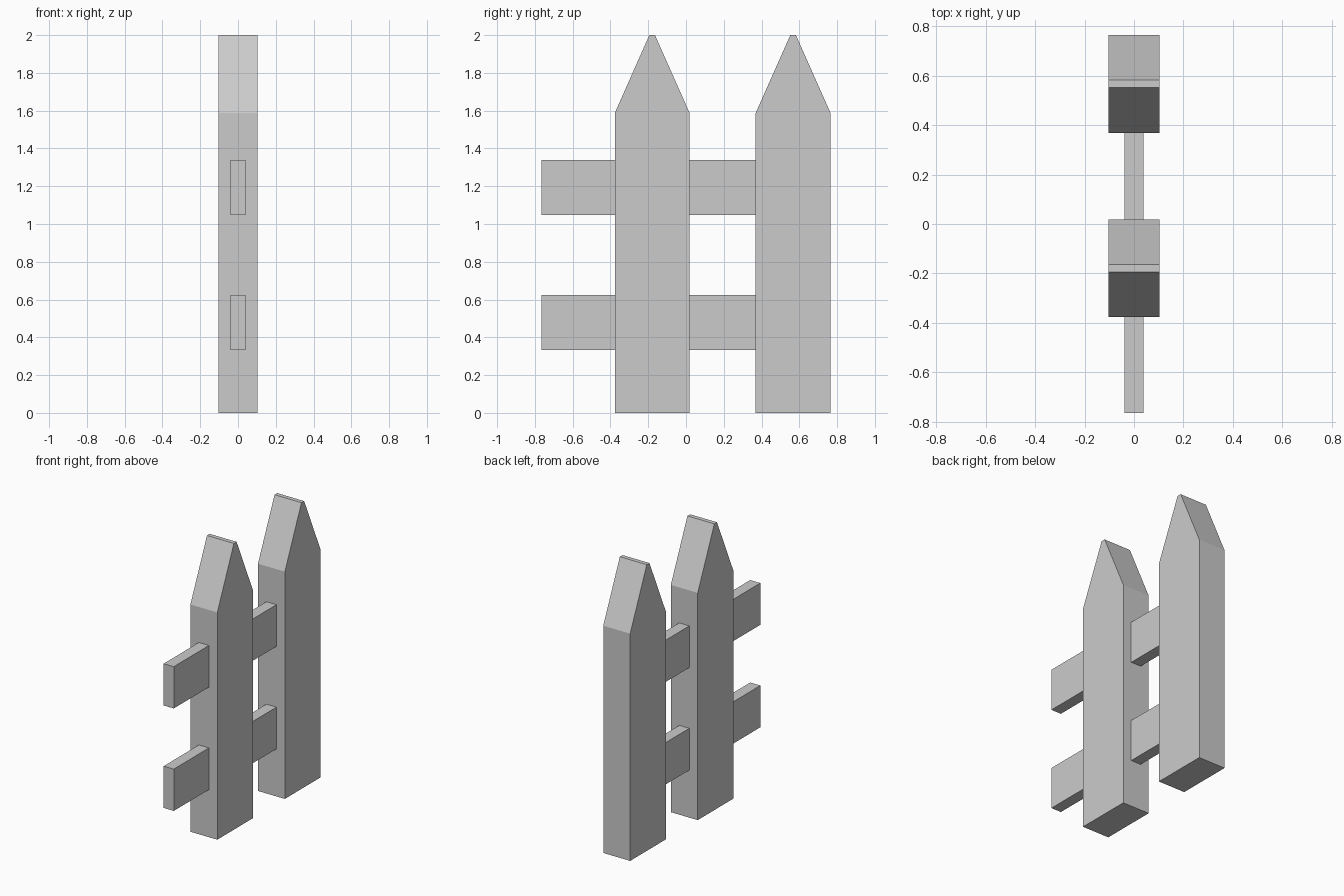
import bpy, bmesh

if "Cube" in bpy.data.objects:
    bpy.data.objects.remove(bpy.data.objects["Cube"])


def prism(name, profile, half_x):
    """Extrude a (y, z) profile symmetrically along x."""
    bm = bmesh.new()
    face = bm.faces.new([bm.verts.new((-half_x, y, z)) for y, z in profile])
    ext = bmesh.ops.extrude_face_region(bm, geom=[face])
    verts = [g for g in ext["geom"] if isinstance(g, bmesh.types.BMVert)]
    bmesh.ops.translate(bm, verts=verts, vec=(2 * half_x, 0, 0))
    bmesh.ops.recalc_face_normals(bm, faces=bm.faces)
    mesh = bpy.data.meshes.new(name)
    bm.to_mesh(mesh)
    bm.free()
    obj = bpy.data.objects.new(name, mesh)
    bpy.context.collection.objects.link(obj)
    return obj


# Pointed pickets with a narrow flat tip
HALF_W, TIP, SHOULDER = 0.198, 0.015, 1.588
for name, y in (("front_picket", -0.179), ("back_picket", 0.567)):
    prism(name, [(y - HALF_W, 0), (y + HALF_W, 0), (y + HALF_W, SHOULDER),
                 (y + TIP, 2), (y - TIP, 2), (y - HALF_W, SHOULDER)], 0.104)

# Horizontal rails, running through the first picket and ending in the second
for name, z in (("lower_rail", 0.332), ("upper_rail", 1.048)):
    prism(name, [(-0.765, z), (0.45, z), (0.45, z + 0.292), (-0.765, z + 0.292)], 0.039)
